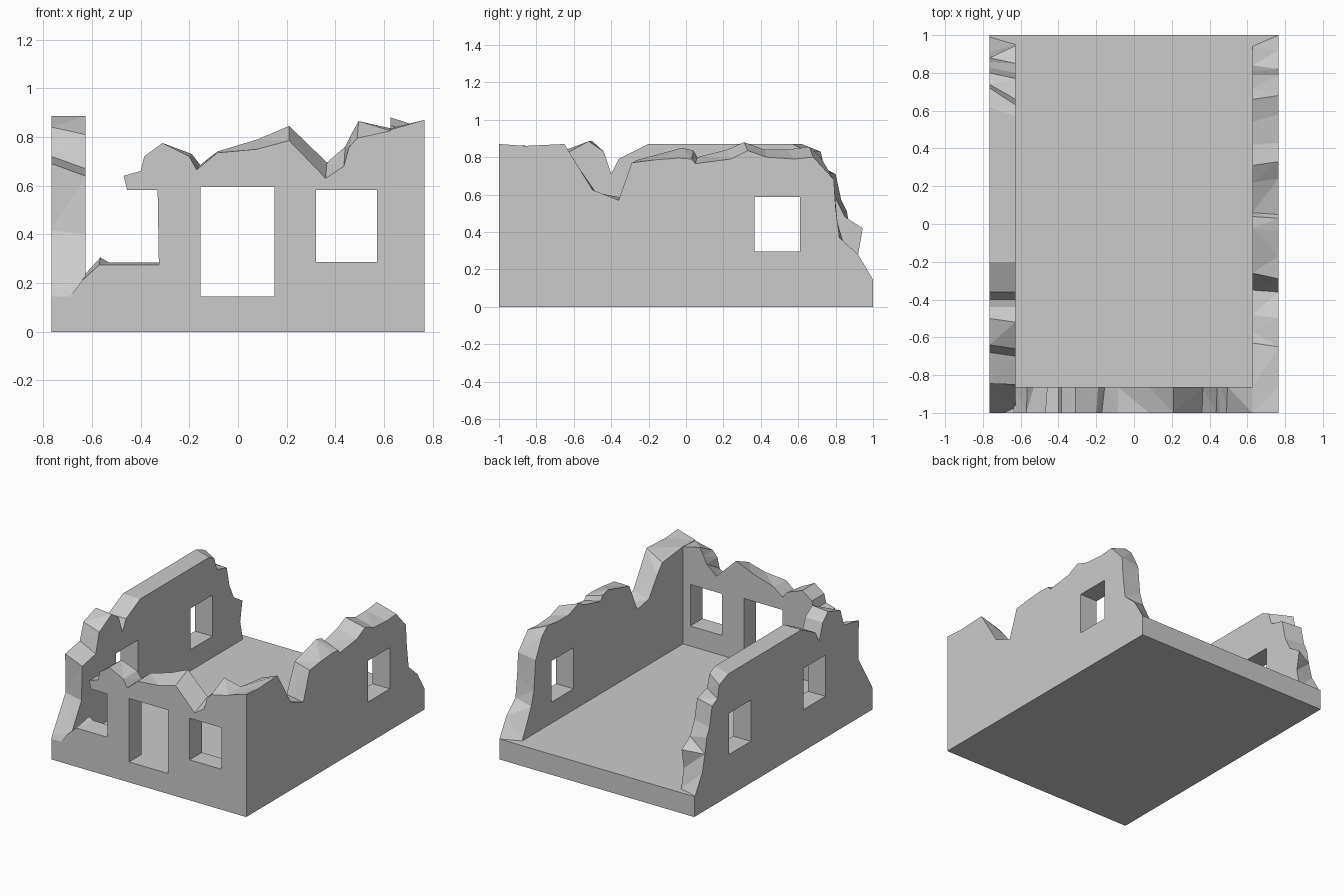
import bpy, bmesh

X, Y, T = 0.765, 1.0, 0.138   # half width, half depth, wall thickness
FLOOR = 0.145


def box(name, lo, hi):
    bm = bmesh.new()
    bmesh.ops.create_cube(bm, size=1)
    for v in bm.verts:
        v.co = [(a + b) / 2 + c * (b - a) for a, b, c in zip(lo, hi, v.co)]
    return finish(name, bm)


def finish(name, bm):
    bmesh.ops.recalc_face_normals(bm, faces=bm.faces)
    me = bpy.data.meshes.new(name)
    bm.to_mesh(me)
    bm.free()
    ob = bpy.data.objects.new(name, me)
    bpy.context.collection.objects.link(ob)
    return ob


def wall(name, place, outer, inner, rows):
    """Loft between two broken outlines: rows hold outer (u, z) and inner (u, z)."""
    bm = bmesh.new()
    a = [bm.verts.new(place(outer, r[0], r[1])) for r in rows]
    b = [bm.verts.new(place(inner, r[2], r[3])) for r in rows]
    n = len(rows)
    bm.faces.new(a)
    bm.faces.new(b[::-1])
    for i in range(n):
        j = (i + 1) % n
        bm.faces.new((a[i], b[i], b[j], a[j]))
    bm.normal_update()
    bmesh.ops.triangulate(bm, faces=bm.faces, ngon_method='EAR_CLIP')
    return finish(name, bm)


def cut(ob, name, lo, hi):
    c = box(name, lo, hi)
    c.hide_render = True
    c.display_type = 'WIRE'
    m = ob.modifiers.new(name, 'BOOLEAN')
    m.operation = 'DIFFERENCE'
    m.solver = 'EXACT'
    m.object = c


def along_x(d, u, z):
    return (u, d, z)


def along_y(d, u, z):
    return (d, u, z)


# foundation slab
box("foundation", (-X, -Y, 0), (X, Y, FLOOR))

# front wall with the broken window outline on the left
front = wall("front_wall", along_x, -Y, -Y + T, [
    (-0.69, FLOOR, -0.63, FLOOR), (-0.64, 0.21, -0.629, 0.235),
    (-0.57, 0.275, -0.565, 0.305), (-0.53, 0.275, -0.53, 0.285),
    (-0.325, 0.275, -0.325, 0.285), (-0.33, 0.582, -0.33, 0.582),
    (-0.455, 0.582, -0.455, 0.582), (-0.47, 0.64, -0.46, 0.64),
    (-0.40, 0.66, -0.40, 0.66), (-0.385, 0.72, -0.385, 0.72),
    (-0.31, 0.775, -0.31, 0.775), (-0.20, 0.72, -0.19, 0.73),
    (-0.17, 0.665, -0.155, 0.685), (-0.085, 0.735, -0.085, 0.74),
    (0.08, 0.75, 0.08, 0.79), (0.21, 0.785, 0.21, 0.845),
    (0.36, 0.63, 0.365, 0.695), (0.435, 0.68, 0.44, 0.76),
    (0.455, 0.755, 0.465, 0.81), (0.49, 0.795, 0.495, 0.865),
    (0.627, 0.825, 0.627, 0.835), (0.627, FLOOR, 0.627, FLOOR)])
cut(front, "door_cutter", (-0.155, -1.2, 0.0), (0.15, -0.7, 0.595))
cut(front, "front_window_cutter", (0.32, -1.2, 0.287), (0.57, -0.7, 0.582))

# right wall
right = wall("right_wall", along_y, X, X - T, [
    (-1, FLOOR, -1, FLOOR), (-1, 0.87, -1, 0.83),
    (-0.86, 0.86, -0.86, 0.835), (-0.65, 0.87, -0.63, 0.81),
    (-0.50, 0.625, -0.57, 0.74), (-0.36, 0.57, -0.48, 0.61),
    (-0.29, 0.77, -0.35, 0.585), (-0.17, 0.785, -0.26, 0.785),
    (-0.04, 0.795, -0.02, 0.85), (0.03, 0.79, 0.04, 0.835),
    (0.05, 0.765, 0.06, 0.80), (0.24, 0.79, 0.22, 0.84),
    (0.33, 0.835, 0.31, 0.88), (0.43, 0.80, 0.42, 0.84),
    (0.58, 0.79, 0.54, 0.84), (0.68, 0.80, 0.66, 0.855),
    (0.79, 0.68, 0.72, 0.80), (0.80, 0.53, 0.79, 0.66),
    (0.82, 0.37, 0.81, 0.45), (0.92, 0.28, 0.84, 0.35),
    (1.0, FLOOR, 0.94, FLOOR)])
cut(right, "right_window_cutter", (0.5, 0.365, 0.295), (0.9, 0.61, 0.587))

# left wall
left = wall("left_wall", along_y, -X, -X + T, [
    (-1, FLOOR, -1, FLOOR), (-0.99, 0.17, -0.97, 0.21),
    (-0.84, 0.415, -0.86, 0.40), (-0.845, 0.69, -0.85, 0.64),
    (-0.68, 0.72, -0.70, 0.67), (-0.64, 0.84, -0.66, 0.81),
    (-0.50, 0.885, -0.52, 0.885), (-0.44, 0.83, -0.44, 0.83),
    (-0.40, 0.71, -0.40, 0.71), (-0.36, 0.79, -0.36, 0.79),
    (-0.20, 0.87, -0.20, 0.87), (0.62, 0.87, 0.57, 0.87),
    (0.72, 0.83, 0.63, 0.84), (0.74, 0.74, 0.66, 0.75),
    (0.80, 0.71, 0.77, 0.72), (0.83, 0.57, 0.80, 0.58),
    (0.86, 0.51, 0.85, 0.48), (0.88, 0.40, 0.945, 0.42),
    (0.91, 0.28, 0.92, 0.28), (0.99, FLOOR, 0.95, FLOOR)])
for i, y in enumerate((-0.47, 0.365)):
    cut(left, f"left_window_cutter_{i}", (-0.9, y, 0.295), (-0.5, y + 0.245, 0.587))
